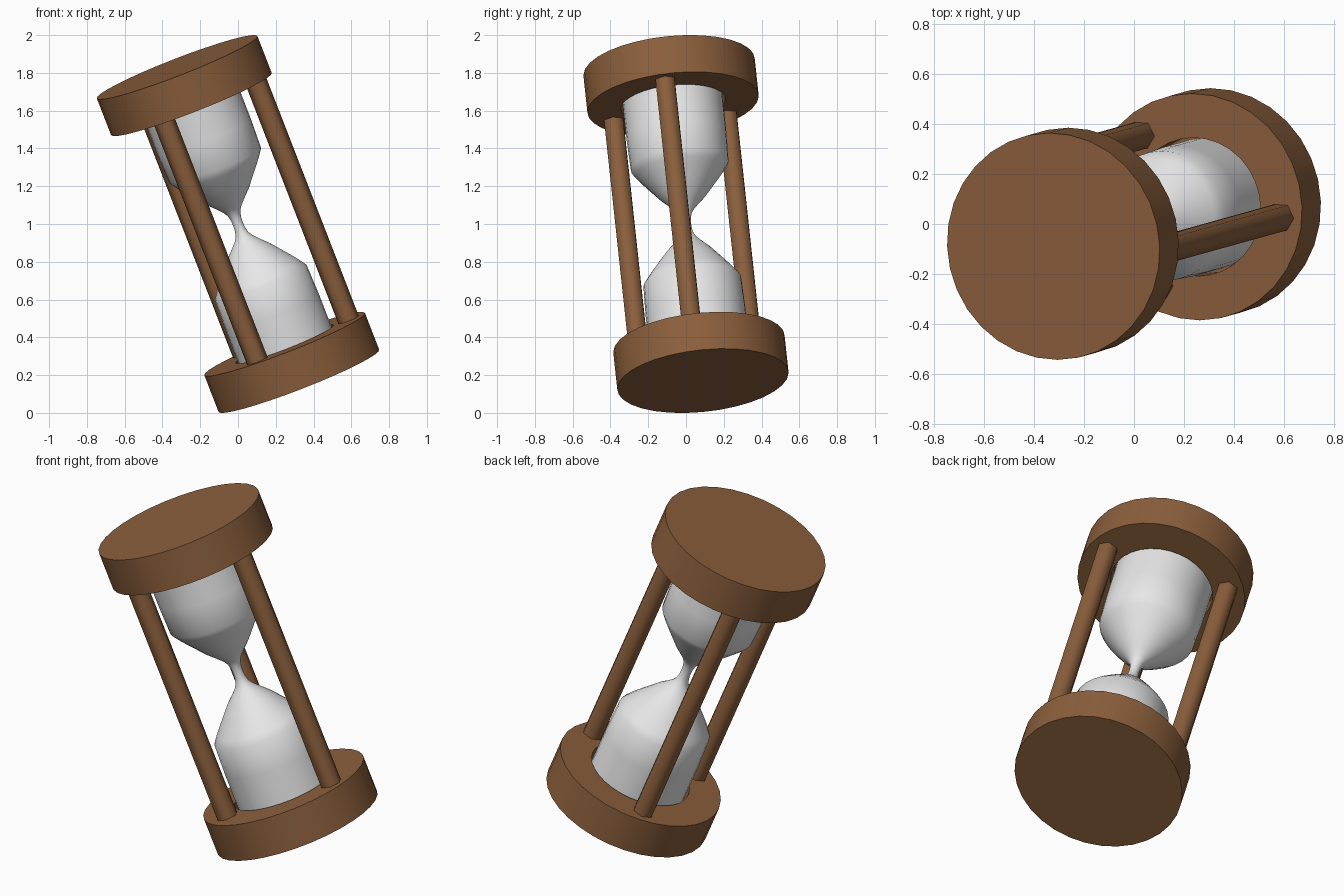
import bpy, math
from mathutils import Matrix, Vector

if "Cube" in bpy.data.objects:
    bpy.data.objects.remove(bpy.data.objects["Cube"])

# Tilted frame: long axis leans left and slightly forward
axis = Vector((-0.36, -0.10, 0.927)).normalized()
side = Vector((0.932, 0, 0.362)).normalized()
depth = axis.cross(side).normalized()
side = depth.cross(axis)
FRAME = Matrix((side, depth, axis)).transposed().to_4x4()
FRAME.translation = (0, 0, 1)


def material(name, col):
    m = bpy.data.materials.new(name)
    m.diffuse_color = (*col, 1)
    m.use_nodes = True
    m.node_tree.nodes["Principled BSDF"].inputs["Base Color"].default_value = m.diffuse_color
    return m


wood = material("brown_wood", (0.26, 0.115, 0.046))
glass = material("pale_glass", (0.8, 0.8, 0.8))


def lathe(name, profile, n, mat, centre=(0, 0), turn=0.0, angle=30):
    """Revolve (radius, height) points about the long axis; zero radius closes the end."""
    verts, faces, rings = [], [], []
    for r, h in profile:
        start = len(verts)
        if r == 0:
            verts.append((*centre, h))
            rings.append([start] * n)
        else:
            for i in range(n):
                a = turn + math.tau * i / n
                verts.append((centre[0] + r * math.cos(a), centre[1] + r * math.sin(a), h))
            rings.append(list(range(start, start + n)))
    for lo, hi in zip(rings, rings[1:]):
        for i in range(n):
            j = (i + 1) % n
            f = list(dict.fromkeys((lo[i], lo[j], hi[j], hi[i])))
            faces.append(f)
    me = bpy.data.meshes.new(name)
    me.from_pydata(verts, [], faces)
    me.materials.append(mat)
    ob = bpy.data.objects.new(name, me)
    bpy.context.collection.objects.link(ob)
    ob.matrix_world = FRAME
    bpy.ops.object.select_all(action='DESELECT')
    ob.select_set(True)
    bpy.context.view_layer.objects.active = ob
    bpy.ops.object.shade_smooth_by_angle(angle=math.radians(angle))
    return ob


# Round wooden end plates, each with a recess that holds the glass
plate = [(0, 0.79), (0.278, 0.79), (0.278, 0.685), (0.456, 0.685), (0.456, 0.895), (0, 0.895)]
lathe("top_plate", plate, 32, wood)
lathe("bottom_plate", [(r, -h) for r, h in reversed(plate)], 32, wood)

# Glass bulbs joined by a thin neck
half = [(0.027, 0), (0.029, 0.03), (0.036, 0.06), (0.052, 0.085), (0.082, 0.117),
        (0.122, 0.157), (0.163, 0.207), (0.2, 0.252), (0.232, 0.293), (0.26, 0.333),
        (0.265, 0.5), (0.265, 0.785), (0, 0.785)]
profile = [(r, -h) for r, h in reversed(half)] + half[1:]
lathe("glass_bulbs", profile, 32, glass, angle=60)

# Three hexagonal-section posts
posts = {"right_post": (0.362, -0.042), "front_post": (-0.167, -0.315), "back_post": (-0.223, 0.288)}
for name, pos in posts.items():
    lathe(name, [(0, -0.72), (0.058, -0.72), (0.058, 0.72), (0, 0.72)], 6, wood,
          centre=pos, turn=math.radians(-4), angle=65)
